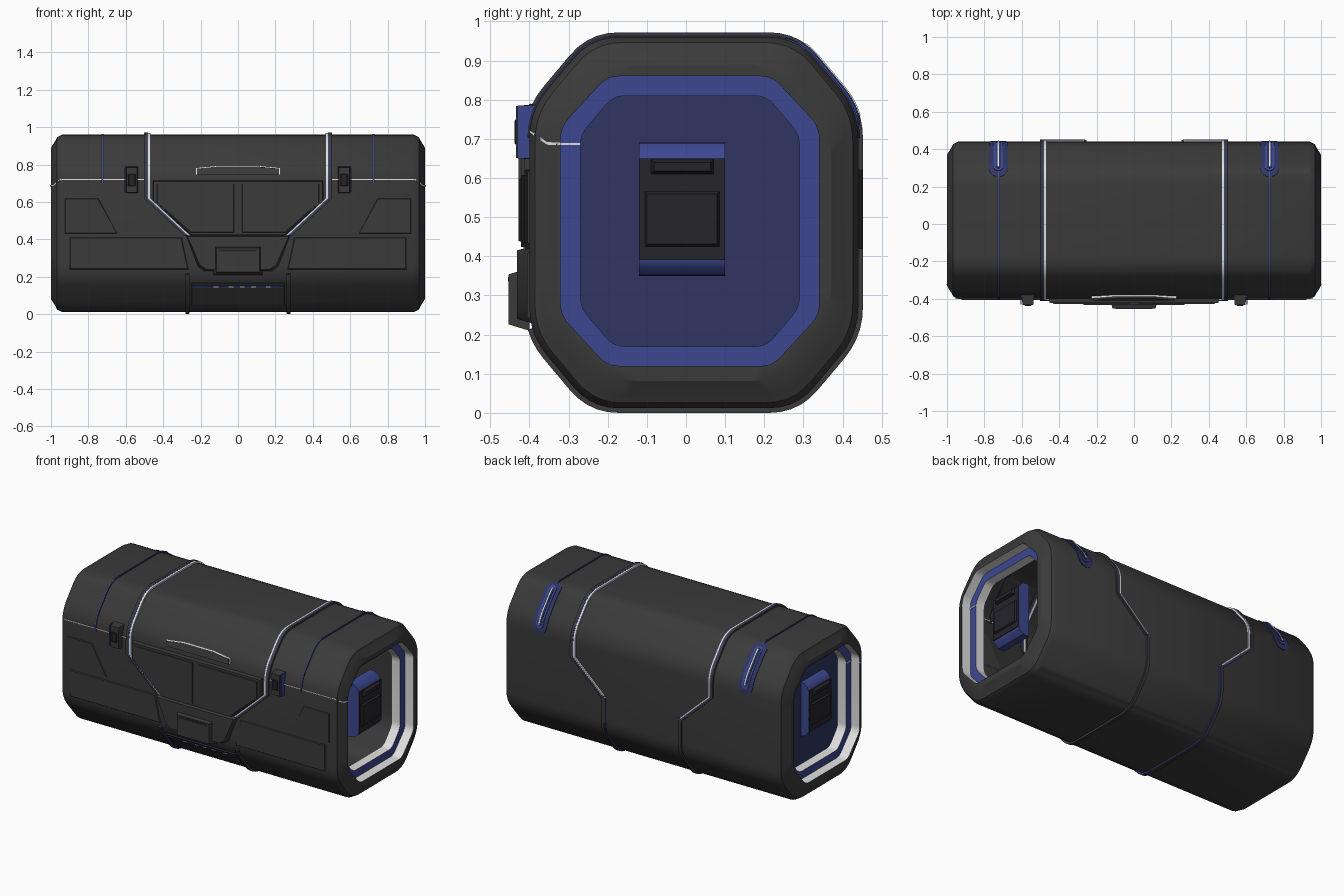
import bpy, bmesh, math
from mathutils import Vector

if "Cube" in bpy.data.objects:
    bpy.data.objects.remove(bpy.data.objects["Cube"])


def material(name, rgb):
    m = bpy.data.materials.new(name)
    m.diffuse_color = (*rgb, 1)
    m.use_nodes = True
    m.node_tree.nodes["Principled BSDF"].inputs["Base Color"].default_value = m.diffuse_color
    return m


GREY = material("dark_grey", (0.043, 0.043, 0.043))
BLACK = material("near_black", (0.018, 0.018, 0.024))
BLUE = material("blue", (0.045, 0.064, 0.28))
NAVY = material("navy", (0.028, 0.036, 0.12))
WHITE = material("white", (0.75, 0.75, 0.75))


def finish(name, bm, mats, angle=32):
    me = bpy.data.meshes.new(name)
    bm.to_mesh(me)
    bm.free()
    for m in mats:
        me.materials.append(m)
    me.shade_smooth()
    me.set_sharp_from_angle(angle=math.radians(angle))
    ob = bpy.data.objects.new(name, me)
    bpy.context.collection.objects.link(ob)
    return ob


N = 6  # points per rounded corner


def ring(cy, cz, hy, hz, ky, kz, r):
    """Octagon in the yz plane with rounded corners, starting low on the front."""
    c = [(-hy, kz - hz), (-hy, hz - kz), (ky - hy, hz), (hy - ky, hz),
         (hy, hz - kz), (hy, kz - hz), (hy - ky, -hz), (ky - hy, -hz)]
    c = [Vector((cy + y, cz + z)) for y, z in c]
    out = []
    for i, p in enumerate(c):
        a = p + (c[i - 1] - p).normalized() * r
        b = p + (c[(i + 1) % 8] - p).normalized() * r
        for k in range(N):
            t = k / (N - 1)
            out.append(a * (1 - t) ** 2 + p * 2 * t * (1 - t) + b * t * t)
    return out


KY, KZ = 0.158, 0.188  # chamfer size of the shell


def shell(o=0):
    return ring(0.02, 0.486, 0.42 - o, 0.474 - o, KY - o * .4, KZ - o * .4, 0.07)


def opening(o=0):
    return ring(0.01, 0.49, 0.33 - o, 0.37 - o, 0.12 - o * .7, 0.13 - o * .6, 0.03)


def strip(name, path, w, h, mat, base=-0.004):
    """Raised band lying on the shell along a path of (x, y, z); w may be a list of widths."""
    bm = bmesh.new()
    rows = []
    for i, p in enumerate(path):
        a, b = path[max(i - 1, 0)], path[min(i + 1, len(path) - 1)]
        t = Vector((b[1] - a[1], b[2] - a[2])).normalized()
        n = Vector((0, -t.y, t.x))
        wi = w[i] if isinstance(w, list) else w
        rows.append([bm.verts.new(Vector(p) + Vector((dx * wi, 0, 0)) + n * d)
                     for dx, d in ((-.5, base), (-.5, h), (.5, h), (.5, base))])
    for a, b in zip(rows, rows[1:]):
        for j in range(4):
            k = (j + 1) % 4
            bm.faces.new((a[j], a[k], b[k], b[j]))
    bm.faces.new(rows[0])
    bm.faces.new(rows[-1])
    bmesh.ops.recalc_face_normals(bm, faces=bm.faces)
    return finish(name, bm, [mat])


def plate(name, pts, place, d0, d1, mat, inset=0.0):
    """Prism from a 2D outline; place(u, v, d) puts it on a surface; the top shrinks by inset."""
    n = len(pts)
    cen = Vector((sum(p[0] for p in pts) / n, sum(p[1] for p in pts) / n))
    bm = bmesh.new()
    low = [bm.verts.new(place(u, v, d0)) for u, v in pts]
    top = []
    for p in pts:
        q = Vector(p) - cen
        s = Vector([math.copysign(max(abs(e) - inset, 0), e) for e in q]) + cen
        top.append(bm.verts.new(place(s.x, s.y, d1)))
    bm.faces.new(low)
    bm.faces.new(top)
    for i in range(n):
        j = (i + 1) % n
        bm.faces.new((low[i], low[j], top[j], top[i]))
    bmesh.ops.recalc_face_normals(bm, faces=bm.faces)
    return finish(name, bm, [mat])


def rect(u0, u1, v0, v1):
    return [(u0, v0), (u1, v0), (u1, v1), (u0, v1)]


def front(u, v, d):
    return (u, -0.40 - d, v)


# sloped front chamfers; v is the height z
NV = Vector((KZ, KY)).normalized()


def front_top(u, v, d):
    return (u, -0.40 + (v - 0.96 + KZ) * KY / KZ - d * NV.x, v + d * NV.y)


def front_low(u, v, d):
    return (u, -0.40 + (0.012 + KZ - v) * KY / KZ - d * NV.x, v - d * NV.y)


# main shell with stepped end frames: left end closed, right end open
half = [(1.0, opening()), (1.0, shell(0.07)), (0.975, shell(0.03)),
        (0.968, shell(0.014)), (0.94, shell())]
steps = [(0.88, opening(0.05)), (0.94, opening(0.05)), (0.94, opening())]
left = [(-x, r) for x, r in steps + half]
right = [(x, r) for x, r in reversed(steps + half)]
bm = bmesh.new()
loops = [[bm.verts.new((x, p.x, p.y)) for p in r] for x, r in left + right]
last = len(loops) - 2
for s, (a, b) in enumerate(zip(loops, loops[1:])):
    e = min(s, last - s)
    for i in range(len(a)):
        j = (i + 1) % len(a)
        f = bm.faces.new((a[i], b[i], b[j], a[j]))
        f.material_index = {0: 1, 1: 2, 2: 1}.get(e, 0)
cap = bm.faces.new(loops[0])
cap.material_index = 3
finish("chest_shell", bm, [GREY, WHITE, BLUE, NAVY], 30)

R = shell()
over = [(p.x, p.y) for p in R[N:5 * N]]
under = [(p.x, p.y) for p in R[5 * N:] + R[:4]]

# rear slot path: evenly spaced points down the rear chamfer
raw = [Vector(p) for p in over[3 * N - 6:]] + [Vector((0.44, 0.66))]
fine = []
for a, b in zip(raw, raw[1:]):
    n = max(1, int((b - a).length / 0.006))
    fine += [a.lerp(b, k / n) for k in range(n)]
fine = [p for p in fine if p.x > 0.25 and p.y > 0.70]


def band_x(z):
    return 0.27 + 0.215 * min(max((z - 0.42) / 0.2, 0), 1)


def oval_strip(name, x, w, trim, h, mat):
    pts = fine[trim:len(fine) - trim]
    arc = [0]
    for a, b in zip(pts, pts[1:]):
        arc.append(arc[-1] + (b - a).length)
    ws = []
    for t in arc:
        e = min(t, arc[-1] - t, w / 2)
        ws.append(2 * math.sqrt(max(w * e - e * e, 1e-6)))
    strip(name, [(x, p.x, p.y) for p in pts], ws, h, mat)


for s, side in ((-1, "left"), (1, "right")):
    # bands around the chest, stepping inward below the lid
    upper = [(-0.40, 0.42), (-0.40, 0.62)] + over + [(0.44, 0.62), (0.44, 0.42)]
    path = [(s * (band_x(z) + 0.010), y, z) for y, z in upper]
    strip("upper_band_" + side, path, 0.016, 0.012, GREY)
    strip("blue_line_" + side, [(x - s * 0.011, y, z) for x, y, z in path], 0.007, 0.011, BLUE)
    strip("light_line_" + side, [(x - s * 0.020, y, z) for x, y, z in path], 0.013, 0.010, WHITE)
    lower = [(s * 0.272, y, z) for y, z in [(0.44, 0.43)] + under]
    strip("lower_band_" + side, lower, 0.018, 0.012, GREY)
    strip("lower_blue_line_" + side, [(x - s * 0.011, y, z) for x, y, z in lower], 0.006, 0.008, BLUE)

    # thin lid bands and rear slots
    thin = [(s * 0.725, y, z) for y, z in [(-0.40, 0.72)] + over[:3 * N]]
    strip("thin_band_" + side, thin, 0.012, 0.003, BLACK)
    strip("thin_blue_band_" + side, thin, 0.006, 0.005, BLUE)
    oval_strip("rear_slot_rim_" + side, s * 0.725, 0.10, 0, 0.004, NAVY)
    oval_strip("rear_slot_inner_" + side, s * 0.725, 0.05, 5, 0.008, BLUE)
    oval_strip("rear_slot_core_" + side, s * 0.725, 0.026, 7, 0.011, NAVY)
    oval_strip("rear_slot_light_" + side, s * 0.725, 0.008, 8, 0.014, WHITE)

    # lid seam along the front, round the end bevel and onto the end frame
    plate("lid_seam_" + side, rect(s * 0.5, s * 0.94, 0.717, 0.722), front, -0.002, 0.002, WHITE)
    for i, pts in enumerate(([(-0.40, 0.723), (-0.355, 0.692), (-0.355, 0.685), (-0.40, 0.716)],
                             [(-0.355, 0.692), (-0.32, 0.69), (-0.32, 0.684), (-0.355, 0.685)])):
        plate("end_seam_%d_%s" % (i, side), pts,
              lambda u, v, d: (s * (1 + d - 0.72 * max(0, -0.33 - u)), u, v), -0.006, 0.004, WHITE)
    plate("inner_seam_" + side, rect(-0.32, -0.27, 0.684, 0.69),
          lambda u, v, d: (s * (0.94 + d), u, v), -0.002, 0.003, WHITE)

    # raised front panels
    mir = lambda pts: [(s * u, v) for u, v in pts]
    plate("upper_side_panel_" + side, mir([(0.925, 0.43), (0.645, 0.43), (0.745, 0.62), (0.925, 0.62)]),
          front, -0.002, 0.005, GREY, 0.004)
    plate("lower_side_panel_" + side, mir([(0.9, 0.24), (0.265, 0.24), (0.3, 0.412), (0.9, 0.412)]),
          front, -0.002, 0.006, GREY, 0.005)
    plate("centre_panel_" + side, mir([(0.02, 0.435), (0.255, 0.435), (0.435, 0.6), (0.435, 0.7), (0.02, 0.7)]),
          front, 0.01, 0.028, GREY, 0.004)

    # lid clips with coloured flanks
    plate("clip_" + side, mir(rect(0.533, 0.602, 0.645, 0.79)), front, -0.03, 0.034, GREY, 0.006)
    plate("clip_flank_" + side, mir(rect(0.602, 0.607, 0.65, 0.785)), front, -0.03, 0.030, BLUE)
    plate("clip_button_" + side, mir(rect(0.548, 0.587, 0.685, 0.75)), front, 0.034, 0.038, BLACK, 0.004)

    # latch housings in both ends: stepped wedge profile in the xz plane, extruded along y
    end = lambda u, v, d: (s * d, u, v)
    back = 0.86 if s > 0 else 0.878
    wedge = [(back, 0.35), (0.90, 0.352), (0.925, 0.372), (0.935, 0.39), (0.935, 0.65),
             (0.925, 0.668), (0.90, 0.688), (back, 0.692)]
    plate("end_latch_" + side, wedge, lambda u, v, d: (s * u, d, v), -0.12, 0.10, BLUE)
    plate("end_latch_face_" + side, rect(-0.12, 0.10, 0.39, 0.65), end, 0.93, 0.94, BLACK)
    plate("end_latch_pad_" + side, rect(-0.105, 0.085, 0.425, 0.565), end, 0.94, 0.95, BLACK, 0.006)
    plate("end_latch_grip_" + side, rect(-0.09, 0.07, 0.61, 0.648), end, 0.94, 0.958, BLACK, 0.008)

# central front plate and clasp
plate("front_centre_plate", [(-0.455, 0.715), (-0.455, 0.61), (-0.25, 0.42),
                             (0.25, 0.42), (0.455, 0.61), (0.455, 0.715)], front, -0.004, 0.022, GREY, 0.004)
plate("clasp_surround", [(-0.28, 0.425), (-0.215, 0.255), (-0.18, 0.23),
                         (0.18, 0.23), (0.215, 0.255), (0.28, 0.425)], front, -0.004, 0.032, GREY, 0.01)
plate("clasp_block", rect(-0.13, 0.13, 0.21, 0.37), front, 0.0, 0.053, GREY, 0.016)
plate("clasp_slot", rect(-0.10, 0.10, 0.335, 0.347), front, 0.04, 0.055, BLACK)

# lid handle plate with its light line
arc = [(-0.22, 0.745), (-0.22, 0.772), (-0.1, 0.784), (0.1, 0.784), (0.22, 0.772), (0.22, 0.745)]
lid = lambda u, v, d: front_top(u, max(v, 0.772), d) if v > 0.772 else front(u, v, d)
plate("handle_light", [(u * 1.03, v + 0.008 * (v > .76)) for u, v in arc], lid, -0.01, 0.006, WHITE)
plate("handle_plate", arc, lid, -0.01, 0.010, GREY)

# lower front vent line
plate("vent_plate", rect(-0.25, 0.25, 0.05, 0.17), front_low, -0.004, 0.004, GREY, 0.004)
plate("vent_blue_line", rect(-0.245, 0.24, 0.145, 0.153), front_low, 0.0, 0.007, BLUE)
for i, u in enumerate((-0.13, -0.05, 0.01, 0.07, 0.15)):
    plate("vent_light_%d" % i, rect(u, u + 0.025, 0.146, 0.152), front_low, 0.004, 0.009, WHITE)
